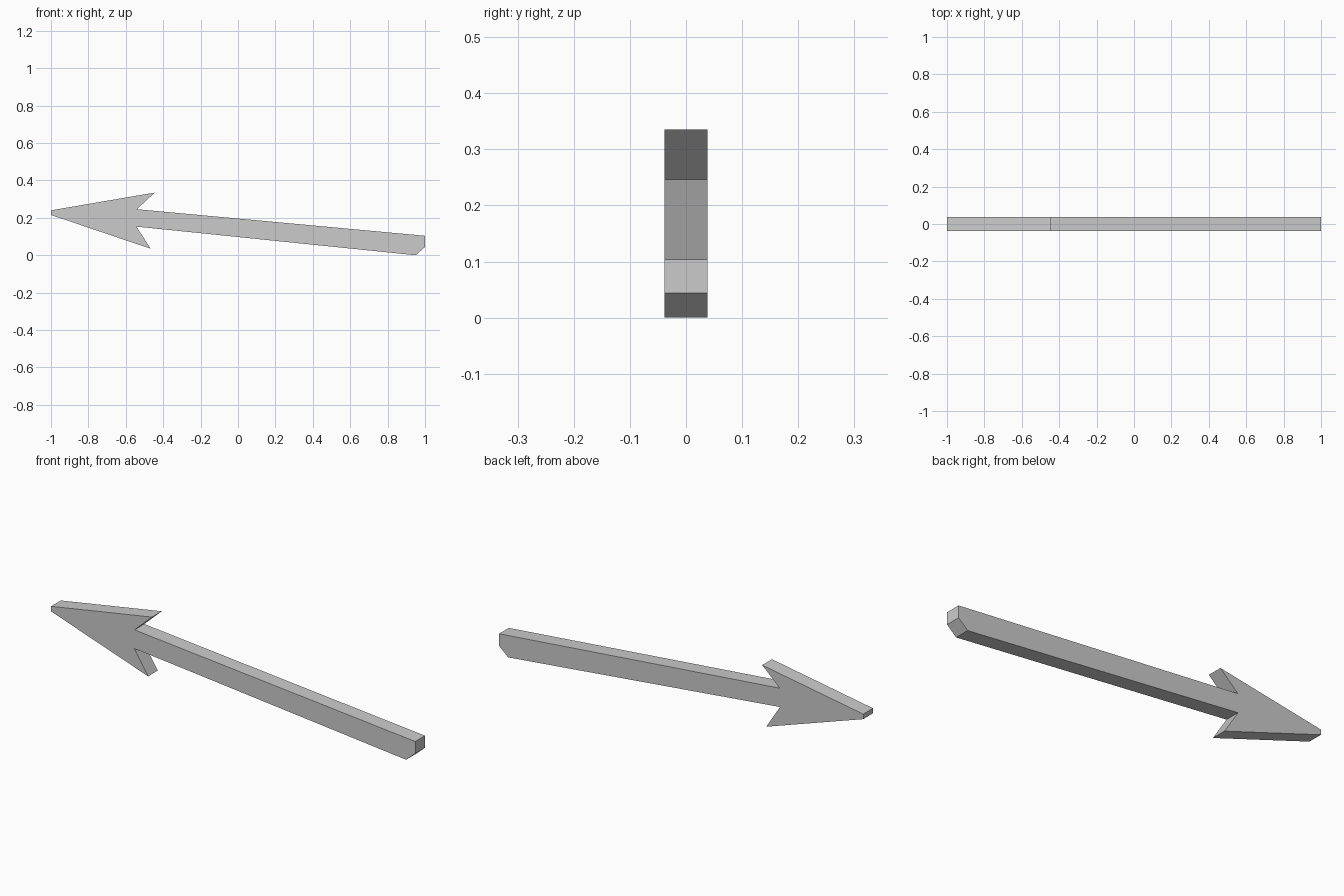
import bpy
import bmesh

cube = bpy.data.objects.get("Cube")
if cube:
    bpy.data.objects.remove(cube, do_unlink=True)

HALF_DEPTH = 0.038

# Single plain grey
grey = bpy.data.materials.new("light grey")
grey.use_nodes = True
colour = (0.6, 0.6, 0.6, 1)
grey.diffuse_color = colour
grey.node_tree.nodes["Principled BSDF"].inputs["Base Color"].default_value = colour

# Arrow outline (x, z): blunt tip, upper barb, shaft, clipped tail, lower barb
outline = [
    (-1, 0.215), (-0.467, 0.035), (-0.543, 0.153),
    (0.95, 0), (1, 0.044), (1, 0.104),
    (-0.541, 0.246), (-0.445, 0.335), (-1, 0.24),
]

# Extrude the outline through the depth
bm = bmesh.new()
front = bm.faces.new([bm.verts.new((x, -HALF_DEPTH, z)) for x, z in outline])
extruded = bmesh.ops.extrude_face_region(bm, geom=[front], use_keep_orig=True)
back_verts = [g for g in extruded["geom"] if isinstance(g, bmesh.types.BMVert)]
bmesh.ops.translate(bm, verts=back_verts, vec=(0, 2 * HALF_DEPTH, 0))
bmesh.ops.recalc_face_normals(bm, faces=bm.faces[:])

mesh = bpy.data.meshes.new("arrow")
bm.to_mesh(mesh)
bm.free()
mesh.materials.append(grey)
arrow = bpy.data.objects.new("arrow", mesh)
bpy.context.collection.objects.link(arrow)
